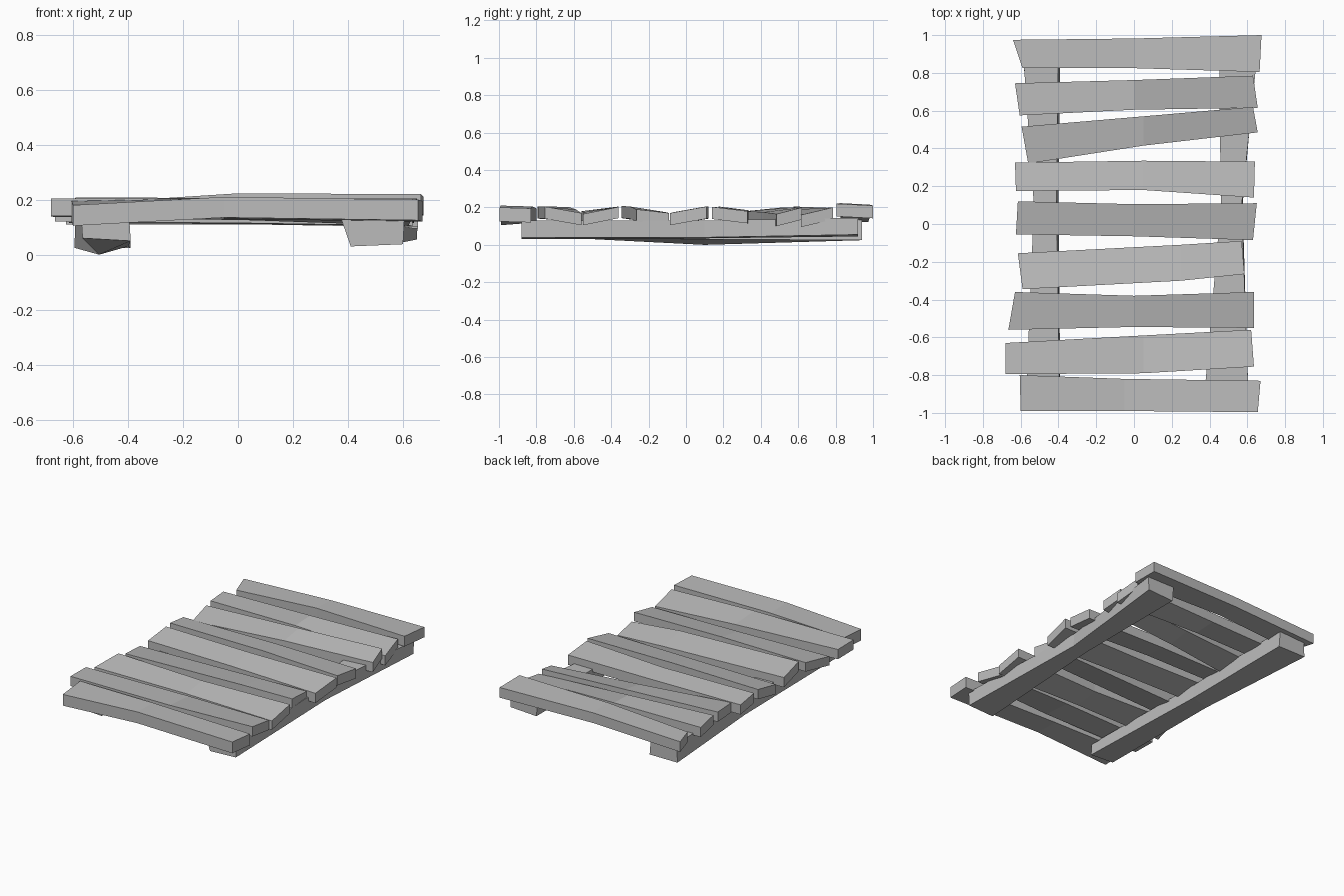
import bpy
import bmesh
from mathutils import Vector

default_cube = bpy.data.objects.get("Cube")
if default_cube:
    bpy.data.objects.remove(default_cube)

# One weathered wood colour for every board
wood = bpy.data.materials.new("weathered_grey_wood")
wood.use_nodes = True
colour = (0.5, 0.5, 0.5, 1)
wood.diffuse_color = colour
wood.node_tree.nodes["Principled BSDF"].inputs["Base Color"].default_value = colour


def loft_board(name, sections):
    """Join four-cornered sections into one closed, flat-shaded board."""
    bm = bmesh.new()
    rings = [[bm.verts.new(Vector(corner) / 1000) for corner in section]
             for section in sections]
    for ring, following in zip(rings, rings[1:]):
        for i in range(4):
            j = (i + 1) % 4
            bm.faces.new((ring[i], ring[j], following[j], following[i]))
    bm.faces.new(rings[0])
    bm.faces.new(rings[-1])
    bmesh.ops.recalc_face_normals(bm, faces=bm.faces[:])
    mesh = bpy.data.meshes.new(name)
    bm.to_mesh(mesh)
    bm.free()
    mesh.materials.append(wood)
    board = bpy.data.objects.new(name, mesh)
    bpy.context.collection.objects.link(board)
    return board


def slat(name, right_end, middle, left_end, thickness=65):
    """Cross board: each station gives front x, back x, front y, back y,
    front top height and back top height, in thousandths."""
    sections = []
    for xf, xb, yf, yb, zf, zb in (right_end, middle, left_end):
        sections.append([(xf, yf, zf), (xb, yb, zb),
                         (xb, yb, zb - thickness), (xf, yf, zf - thickness)])
    loft_board(name, sections)


def rail(name, *stations):
    """Long bearer: each station gives y, top x pair, bottom x pair,
    top height and the two bottom heights, in thousandths."""
    sections = []
    for y, top_a, top_b, low_a, low_b, top, za, zb in stations:
        sections.append([(top_a, y, top), (top_b, y, top),
                         (low_b, y, zb), (low_a, y, za)])
    loft_board(name, sections)


# Slats, from the front to the back
slat("front_slat",
     (-600, -605, -990, -800, 180, 195),
     (-50, -50, -990, -820, 210, 205),
     (655, 670, -996, -830, 200, 195), 75)
slat("second_slat",
     (-680, -680, -795, -630, 205, 203),
     (50, 50, -790, -590, 205, 190),
     (635, 620, -755, -560, 205, 170))
slat("third_slat",
     (-665, -630, -560, -360, 180, 205),
     (0, 0, -545, -380, 175, 200),
     (635, 635, -550, -360, 165, 203), 60)
slat("fourth_slat",
     (-590, -615, -345, -155, 208, 180),
     (250, 250, -300, -110, 205, 175),
     (585, 570, -265, -90, 190, 170))
slat("centre_slat",
     (-625, -615, -55, 120, 175, 205),
     (0, 0, -65, 105, 175, 205),
     (630, 650, -85, 110, 170, 205))
slat("sixth_slat",
     (-625, -630, 175, 325, 205, 185),
     (50, 50, 180, 335, 200, 185),
     (635, 640, 140, 330, 203, 180))
slat("seventh_slat",
     (-560, -595, 320, 515, 180, 200),
     (50, 50, 415, 570, 175, 200),
     (655, 630, 485, 620, 165, 200))
slat("eighth_slat",
     (-605, -630, 575, 745, 205, 195),
     (0, 0, 605, 762, 190, 198),
     (655, 630, 615, 785, 160, 200))
slat("back_slat",
     (-590, -640, 825, 975, 185, 190),
     (0, 0, 825, 982, 223, 215),
     (665, 675, 805, 1000, 220, 210), 68)

# Bearers under the slats, pinched at mid length
rail("right_rail",
     (-880, -570, -395, -565, -390, 130, 60, 50),
     (100, -530, -410, -505, -400, 130, 0, 30),
     (940, -590, -400, -595, -390, 145, 25, 25))
rail("left_rail",
     (-880, 375, 605, 410, 600, 130, 30, 38),
     (100, 460, 570, 470, 575, 130, 35, 40),
     (920, 450, 655, 460, 650, 145, 45, 55))
